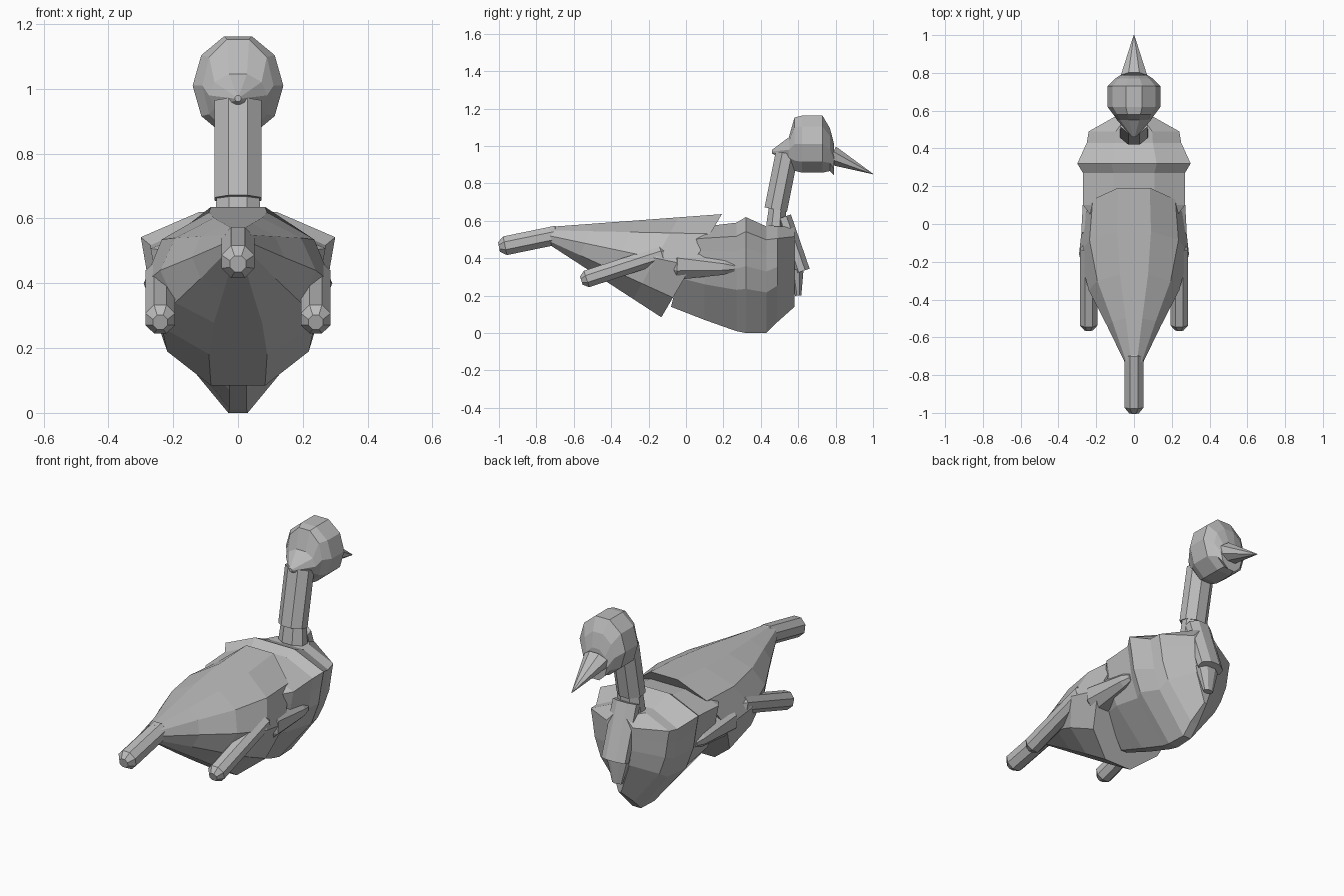
import bpy
import bmesh
from math import cos, sin, pi, tau
from mathutils import Vector

default_cube = bpy.data.objects.get("Cube")
if default_cube:
    bpy.data.objects.remove(default_cube, do_unlink=True)

SHADE = (.5, .5, .5, 1)
grey = bpy.data.materials.new("plain grey")
grey.use_nodes = True
grey.diffuse_color = SHADE
grey.node_tree.nodes["Principled BSDF"].inputs["Base Color"].default_value = SHADE

ACROSS = Vector((1, 0, 0))
UPWARD = Vector((0, 0, 1))


def loft(name, rings):
    """Skin a list of equal-sized point rings and cap both ends."""
    bm = bmesh.new()
    loops = [[bm.verts.new(point) for point in ring] for ring in rings]
    for near, far in zip(loops, loops[1:]):
        for index in range(len(near)):
            bm.faces.new((near[index - 1], near[index], far[index], far[index - 1]))
    bm.faces.new(loops[0])
    bm.faces.new(loops[-1])
    bmesh.ops.recalc_face_normals(bm, faces=bm.faces)
    mesh = bpy.data.meshes.new(name)
    bm.to_mesh(mesh)
    bm.free()
    mesh.materials.append(grey)
    model_part = bpy.data.objects.new(name, mesh)
    bpy.context.collection.objects.link(model_part)


def oval(centre, width, height_vector, sides=8):
    """Ring of points with flat top and bottom, spanned by x and one vector."""
    angles = [tau * (step + .5) / sides for step in range(sides)]
    return [centre + ACROSS * width * sin(angle) + height_vector * cos(angle)
            for angle in angles]


def limb(name, start, end, radius, x=0, splay=0, end_radius=None, flatten=1, rounded=False):
    """Straight tube between two (y, z) points, optionally tapered or rounded."""
    start, end = Vector((x, *start)), Vector((x + splay, *end))
    direction = (end - start).normalized()
    depth = direction.cross(ACROSS) * flatten
    if end_radius is None:
        end_radius = radius
    stations = [(start, radius), (end, end_radius)]
    if rounded:
        inset = direction * radius * .6
        stations = [(start, radius / 2), (start + inset, radius),
                    (end - inset, end_radius), (end, end_radius / 2)]
    loft(name, [oval(centre, size, depth * size) for centre, size in stations])


# Chest: keeled sections, widest just below the back
def chest_section(y, width, top, bottom, lean=0):
    spread = (.1, .75, .9, .95, 1, .4)
    half = []
    for index, share in enumerate(spread):
        rise = (index / (len(spread) - 1)) ** .6
        half.append(Vector((width * share, y + lean * rise,
                            bottom + rise * (top - bottom))))
    return half + [Vector((-point.x, point.y, point.z)) for point in reversed(half)]


loft("chest", [
    chest_section(y=-.08, width=.2, top=.55, bottom=.14, lean=.1),
    chest_section(y=.1, width=.27, top=.57, bottom=.07),
    chest_section(y=.27, width=.27, top=.59, bottom=.01),
    chest_section(y=.32, width=.3, top=.62, bottom=0),
    chest_section(y=.43, width=.25, top=.57, bottom=0),
    chest_section(y=.49, width=.24, top=.57, bottom=.06),
    chest_section(y=.58, width=.08, top=.57, bottom=.14),
])

# Rear body: a slanted oval mouth narrowing to the tail root with bulging sides
mouth_centre, mouth_slant = Vector((0, .03, .36)), Vector((0, .17, .29))
root_centre, root_slant = Vector((0, -.73, .52)), UPWARD * .05
rear_rings = []
for step in range(5):
    blend = step / 4
    width = (.27 + (.05 - .27) * blend) * (1 + sin(pi * blend) / 2)
    rear_rings.append(oval(mouth_centre.lerp(root_centre, blend), width,
                           mouth_slant.lerp(root_slant, blend), sides=10))
loft("rear_body", rear_rings)

limb("tail", start=(-1, .46), end=(-.66, .53), radius=.055, rounded=True)

# Legs: trailing foot and flared forward stub on each side
for label, side in (("left", 1), ("right", -1)):
    limb(label + "_foot", start=(-.56, .28), end=(-.1, .43), radius=.05,
         x=side * .24, rounded=True)
    limb(label + "_stub", start=(-.1, .37), end=(.26, .35), radius=.09, end_radius=.045,
         x=side * .19, splay=side * .04, rounded=True)

# Neck: two straight tubes, a collar between them and a tapered tip
limb("upper_neck", start=(.48, .66), end=(.54, .96), radius=.078, flatten=.85)
limb("neck_collar", start=(.48, .57), end=(.49, .68), radius=.08, end_radius=.07, flatten=.7)
limb("lower_neck", start=(.52, .62), end=(.62, .33), radius=.078, flatten=.6)
limb("neck_tip", start=(.59, .34), end=(.6, .2), radius=.07, end_radius=.03, flatten=.6)


# Head: faceted block drawn out to a point at the nape
def head_section(y, z, width, height):
    return oval(Vector((0, y, z)), width, UPWARD * height, sides=10)


loft("head", [
    head_section(y=.46, z=.97, width=.01, height=.01),
    head_section(y=.55, z=.98, width=.09, height=.07),
    head_section(y=.58, z=1.01, width=.11, height=.15),
    head_section(y=.62, z=1.01, width=.14, height=.16),
    head_section(y=.73, z=1.01, width=.14, height=.16),
    head_section(y=.77, z=.98, width=.1, height=.12),
    head_section(y=.79, z=.93, width=.07, height=.09),
])

limb("beak", start=(.78, .95), end=(1, .85), radius=.075, end_radius=.002, flatten=.75)
